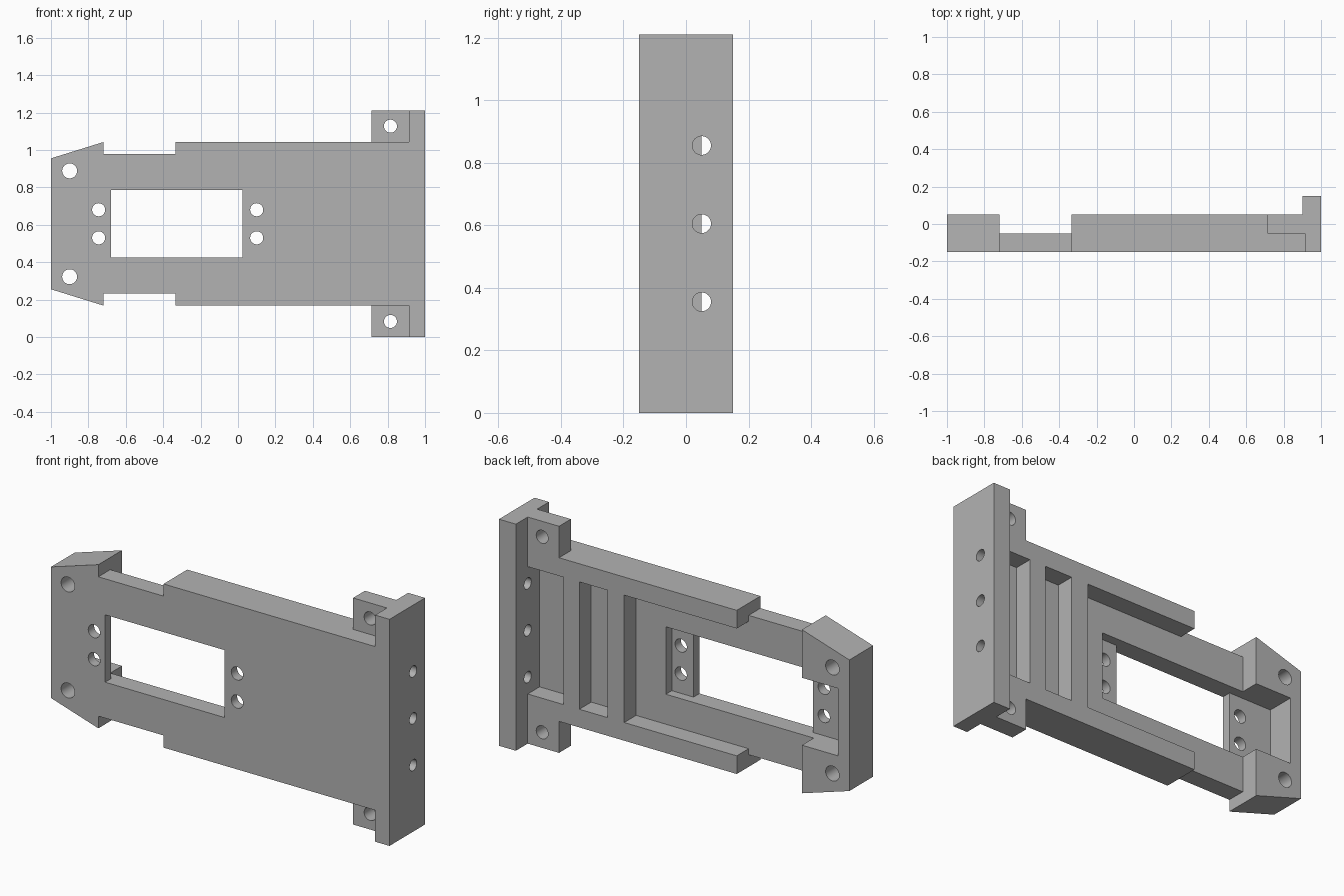
import bpy, bmesh
from math import radians
from mathutils import Matrix, Vector

cube = bpy.data.objects.get("Cube")
if cube:
    bpy.data.objects.remove(cube, do_unlink=True)

MID = 0.605              # height of the symmetry plane
FRONT, FLOOR, BACK, LIP = -0.15, -0.05, 0.05, 0.15

grey = bpy.data.materials.new("plain_grey")
grey.use_nodes = True
colour = (0.45, 0.45, 0.45, 1)
grey.diffuse_color = colour
grey.node_tree.nodes["Principled BSDF"].inputs["Base Color"].default_value = colour


def make_object(name, bm):
    bmesh.ops.recalc_face_normals(bm, faces=bm.faces)
    mesh = bpy.data.meshes.new(name)
    bm.to_mesh(mesh)
    bm.free()
    obj = bpy.data.objects.new(name, mesh)
    obj.data.materials.append(grey)
    bpy.context.collection.objects.link(obj)
    return obj


def box(x, y, z):
    bm = bmesh.new()
    bmesh.ops.create_cube(bm, size=1)
    for v in bm.verts:
        v.co = Vector((r[0] if c < 0 else r[1] for c, r in zip(v.co, (x, y, z))))
    return make_object("cutter", bm)


def rod(centre, radius, axis, depth):
    bm = bmesh.new()
    turn = Matrix.Rotation(radians(90), 4, "X" if axis == "Y" else "Y")
    bmesh.ops.create_cone(bm, cap_ends=True, segments=32, radius1=radius,
                          radius2=radius, depth=depth,
                          matrix=Matrix.Translation(centre) @ turn)
    return make_object("cutter", bm)


def cut(body, cutter):
    mod = body.modifiers.new("cut", "BOOLEAN")
    mod.operation = "DIFFERENCE"
    mod.solver = "EXACT"
    mod.object = cutter
    cutter.hide_render = True
    bpy.context.view_layer.objects.active = body
    bpy.ops.object.modifier_apply(modifier=mod.name)
    bpy.data.objects.remove(cutter, do_unlink=True)


# Half outline as (x, distance from the symmetry plane), mirrored and extruded
half = [(-1, 0.35), (-0.72, 0.437), (-0.72, 0.372), (-0.335, 0.372),
        (-0.335, 0.437), (0.715, 0.437), (0.715, MID), (1, MID)]
outline = [(x, MID + d) for x, d in half] + [(x, MID - d) for x, d in reversed(half)]
bm = bmesh.new()
face = bm.faces.new([bm.verts.new((x, FRONT, z)) for x, z in outline])
side = bmesh.ops.extrude_face_region(bm, geom=[face])["geom"]
bmesh.ops.translate(bm, vec=(0, LIP - FRONT, 0),
                    verts=[v for v in side if isinstance(v, bmesh.types.BMVert)])
body = make_object("mounting_bracket", bm)

# Leave the end flange taller than the rest, and thin the waist
cut(body, box((-1.1, 0.9), (BACK, 0.3), (-0.1, 1.3)))
cut(body, box((-0.72, -0.335), (FLOOR, 0.3), (-0.1, 1.3)))

# Step the ears back from the front face
for z in ((-0.1, MID - 0.437), (MID + 0.437, 1.3)):
    cut(body, box((0.6, 0.915), (-0.3, FLOOR), z))

# Back pockets, leaving two upright ribs and two side rails
for x in ((0.69, 0.9), (0.43, 0.595), (-0.5, 0.33)):
    cut(body, box(x, (FLOOR, 0.3), (MID - 0.34, MID + 0.34)))

# Stepped recess and the window through it
window = (MID - 0.18, MID + 0.18)
cut(body, box((-0.934, 0.154), (-0.1, 0.3), window))
cut(body, box((-0.68, 0.025), (-0.3, 0.3), window))

# Screw holes from front to back
for x, offset, radius in ((-0.9, 0.283, 0.04), (-0.745, 0.075, 0.035),
                          (0.1, 0.075, 0.035), (0.815, 0.522, 0.035)):
    for s in (-1, 1):
        cut(body, rod((x, 0, MID + s * offset), radius, "Y", 0.6))

# Screw holes through the end flange
for i in (-1, 0, 1):
    cut(body, rod((0.95, BACK, MID + i * 0.25), 0.03, "X", 0.18))

bpy.ops.object.select_all(action="DESELECT")
body.select_set(True)
bpy.context.view_layer.objects.active = body
bpy.ops.object.shade_smooth_by_angle(angle=radians(25))
